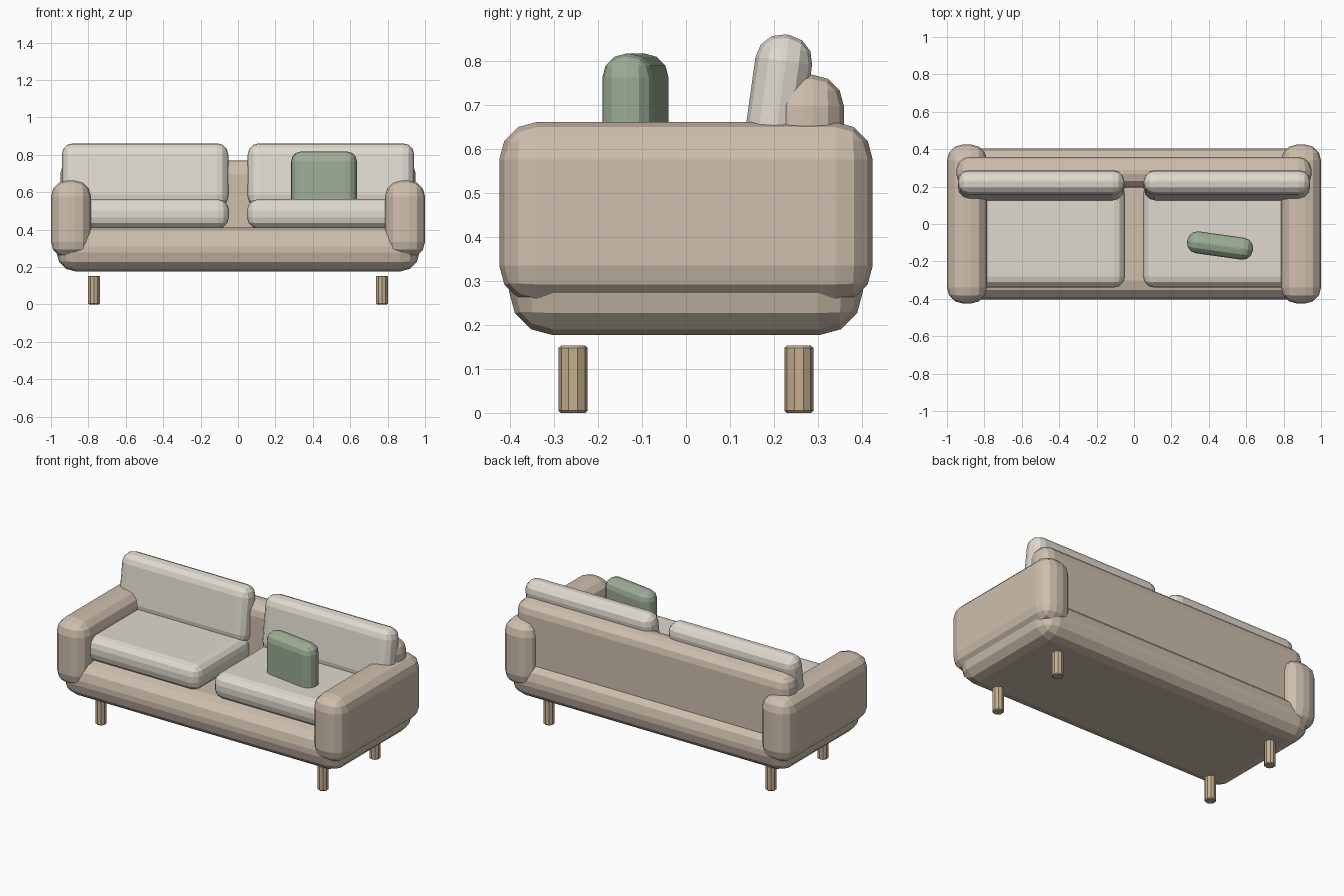
import bpy, bmesh, math
from mathutils import Matrix

if "Cube" in bpy.data.objects:
    bpy.data.objects.remove(bpy.data.objects["Cube"])


def material(name, rgb):
    m = bpy.data.materials.new(name)
    m.diffuse_color = (*rgb, 1)
    m.use_nodes = True
    m.node_tree.nodes["Principled BSDF"].inputs["Base Color"].default_value = m.diffuse_color
    return m


FABRIC = material("beige_fabric", (0.62, 0.52, 0.42))
CUSHION = material("cream_fabric", (0.74, 0.70, 0.62))
GREEN = material("green_fabric", (0.33, 0.42, 0.30))
WOOD = material("light_wood", (0.56, 0.43, 0.28))


def finish(bm, name, mat, loc, rot=(0, 0, 0)):
    bmesh.ops.recalc_face_normals(bm, faces=bm.faces)
    me = bpy.data.meshes.new(name)
    bm.to_mesh(me)
    bm.free()
    me.materials.append(mat)
    ob = bpy.data.objects.new(name, me)
    ob.location, ob.rotation_euler = loc, rot
    bpy.context.collection.objects.link(ob)
    return ob


def soft_box(name, mat, size, loc, radius, rot=(0, 0, 0)):
    """Box with every edge rounded in three flat facets."""
    bm = bmesh.new()
    bmesh.ops.create_cube(bm, size=1, matrix=Matrix.Diagonal((*size, 1)))
    bmesh.ops.bevel(bm, geom=bm.edges[:], offset=radius, segments=3,
                    profile=0.5, affect='EDGES')
    return finish(bm, name, mat, loc, rot)


def leg(name, x, y, radius=0.033, height=0.153):
    bm = bmesh.new()
    bmesh.ops.create_cone(bm, cap_ends=True, segments=10, radius1=radius,
                          radius2=radius, depth=height)
    rims = [e for e in bm.edges if abs(e.verts[0].co.z - e.verts[1].co.z) < 1e-5]
    bmesh.ops.bevel(bm, geom=rims, offset=0.005, segments=1, affect='EDGES')
    return finish(bm, name, WOOD, (x, y, height / 2))


# Upholstered frame
soft_box("base", FABRIC, (1.94, 0.806, 0.234), (0, 0, 0.294), 0.1)
soft_box("backrest", FABRIC, (1.9, 0.165, 0.45), (0, 0.277, 0.545), 0.072)

# Mirrored parts: arms, cushions, legs
for s, side in ((-1, "left"), (1, "right")):
    soft_box(f"{side}_arm", FABRIC, (0.214, 0.85, 0.412), (s * 0.893, 0, 0.456), 0.085)
    soft_box(f"{side}_seat_cushion", CUSHION, (0.85, 0.56, 0.157),
             (s * 0.473, -0.06, 0.484), 0.06)
    soft_box(f"{side}_back_cushion", CUSHION, (0.89, 0.13, 0.345),
             (s * 0.497, 0.207, 0.69), 0.06, (math.radians(-8), 0, 0))
    for y, end in ((-0.257, "front"), (0.257, "back")):
        leg(f"{end}_{side}_leg", s * 0.77, y)

# Loose green pillow on the right seat
soft_box("throw_pillow", GREEN, (0.355, 0.118, 0.32), (0.46, -0.115, 0.658), 0.055,
         (0, 0, math.radians(-8)))
